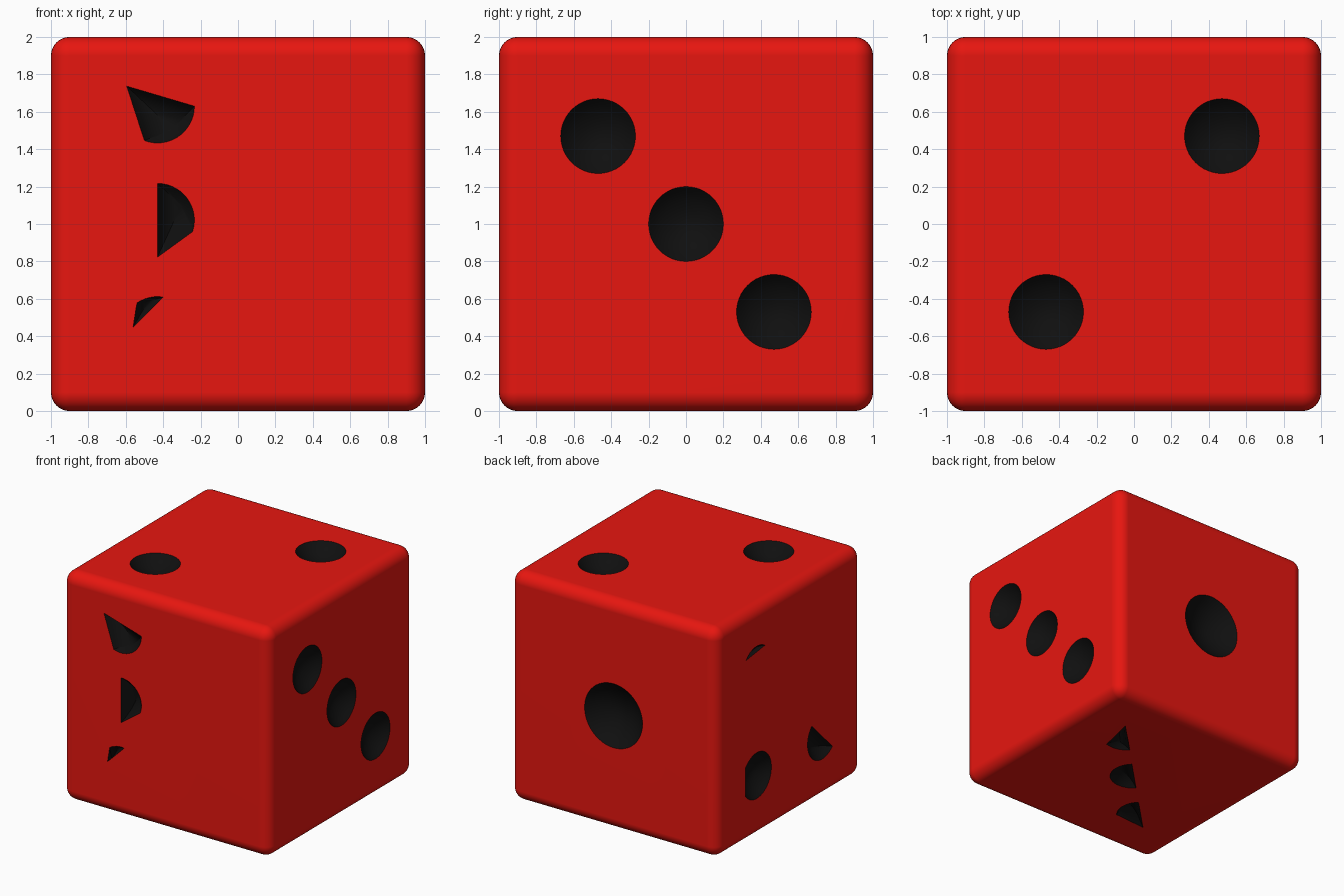
import bpy, bmesh, math
from mathutils import Vector

if "Cube" in bpy.data.objects:
    bpy.data.objects.remove(bpy.data.objects["Cube"])

def material(name, rgb):
    m = bpy.data.materials.new(name)
    m.diffuse_color = (*rgb, 1)
    m.use_nodes = True
    m.node_tree.nodes["Principled BSDF"].inputs["Base Color"].default_value = m.diffuse_color
    return m

red = material("red", (0.8, 0.008, 0.005))
black = material("black", (0.005, 0.005, 0.005))

# each face: outward normal, horizontal axis, vertical axis (from the cube centre)
X, Y, Z = Vector((1, 0, 0)), Vector((0, 1, 0)), Vector((0, 0, 1))
FACES = {"front": (-Y, X, Z), "back": (Y, -X, Z), "right": (X, Y, Z),
         "left": (-X, -Y, Z), "top": (Z, X, Y), "bottom": (-Z, X, Y)}
CENTRE = Vector((0, 0, 1))

def arc(a, b, r):
    n = max(2, round(abs(b - a) / 7.5))
    return [Vector((r * math.cos(math.radians(a + (b - a) * i / n)),
                    r * math.sin(math.radians(a + (b - a) * i / n)))) for i in range(n + 1)]

def add_pip(bm, face, u, v, r=0.2, span=(0, 360), extra=()):
    """Bowl-shaped cutter; span is its rim arc, extra are (angle, radius) corners of clipped pips."""
    n, ax, ay = FACES[face]
    rim = arc(*span, r)
    if span[1] - span[0] == 360:
        rim.pop()
    rim += [Vector((k * math.cos(math.radians(a)), k * math.sin(math.radians(a)))) for a, k in extra]
    mid = sum(rim, Vector((0, 0))) / len(rim)
    depth = 0.5 * r
    R = (r * r + depth * depth) / (2 * depth)

    def vert(p, lift=None):
        d = math.sqrt(max(R * R - p.length_squared, 0)) - (R - depth)
        h = lift if lift is not None else -max(d, 0)
        return bm.verts.new(CENTRE + n * (1 + h) + ax * (u + p.x) + ay * (v + p.y))

    rings = [[vert(p, 0.05) for p in rim]]
    for s in (1, 0.85, 0.65, 0.4, 0.2):
        rings.append([vert(mid + (p - mid) * s) for p in rim])
    bm.faces.new(rings[0])
    c = len(rim)
    for lo, hi in zip(rings, rings[1:]):
        for i in range(c):
            j = (i + 1) % c
            bm.faces.new((lo[i], lo[j], hi[j], hi[i]))
    tip = vert(mid)
    for i in range(c):
        bm.faces.new((rings[-1][i], rings[-1][(i + 1) % c], tip))

# rounded cube body
bpy.ops.mesh.primitive_cube_add(size=2, location=CENTRE)
body = bpy.context.object
body.name = "die_body"
body.data.materials.append(red)
bev = body.modifiers.new("bevel", 'BEVEL')
bev.width, bev.segments = 0.1, 8

bm = bmesh.new()
# full pips: one, two and three
add_pip(bm, "back", 0, 0, 0.28)
for t in (-0.47, 0.47):
    add_pip(bm, "top", t, t)
for t in (-0.47, 0, 0.47):
    add_pip(bm, "right", t, -t)
# clipped pips on the front
r = 0.197
add_pip(bm, "front", -0.43, 0.63, r, (249, 360), [(147, r)])
add_pip(bm, "front", -0.43, 0.02, r, (-18, 90), [(270, r)])
add_pip(bm, "front", -0.43, -0.585, r, (81, 124), [(165, 0.135)])
# clipped pips on the left
add_pip(bm, "left", -0.45, -0.465, 0.2, (-142, 142))
add_pip(bm, "left", 0.45, -0.465, 0.2, (135, 315))
add_pip(bm, "left", -0.45, 0.465, 0.2, (56, 139))
# clipped pips on the underside
add_pip(bm, "bottom", 0.45, 0.45, 0.2, (224, 289), [(45, 0.2)])
add_pip(bm, "bottom", 0, 0, 0.2, (-135, 45))
add_pip(bm, "bottom", -0.45, -0.45, 0.2, (-42, 45), [(225, 0.22)])
bmesh.ops.recalc_face_normals(bm, faces=bm.faces)
me = bpy.data.meshes.new("pip_cutter")
bm.to_mesh(me)
bm.free()
me.materials.append(black)
cutter = bpy.data.objects.new("pip_cutter", me)
bpy.context.collection.objects.link(cutter)
cutter.hide_render = True

# carve the pips, carrying over the black material
cut = body.modifiers.new("pips", 'BOOLEAN')
cut.operation, cut.solver, cut.object = 'DIFFERENCE', 'EXACT', cutter
cut.material_mode = 'TRANSFER'
bpy.context.view_layer.objects.active = body
for m in ("bevel", "pips"):
    bpy.ops.object.modifier_apply(modifier=m)
bpy.data.objects.remove(cutter)

# smooth rounded edges, flat sides
bm = bmesh.new()
bm.from_mesh(body.data)
bmesh.ops.triangulate(bm, faces=[f for f in bm.faces if len(f.verts) > 4])
bm.to_mesh(body.data)
bm.free()
bpy.ops.object.select_all(action='DESELECT')
body.select_set(True)
bpy.ops.object.shade_smooth_by_angle(angle=math.radians(30))
wn = body.modifiers.new("weighted_normals", 'WEIGHTED_NORMAL')
wn.keep_sharp = True
